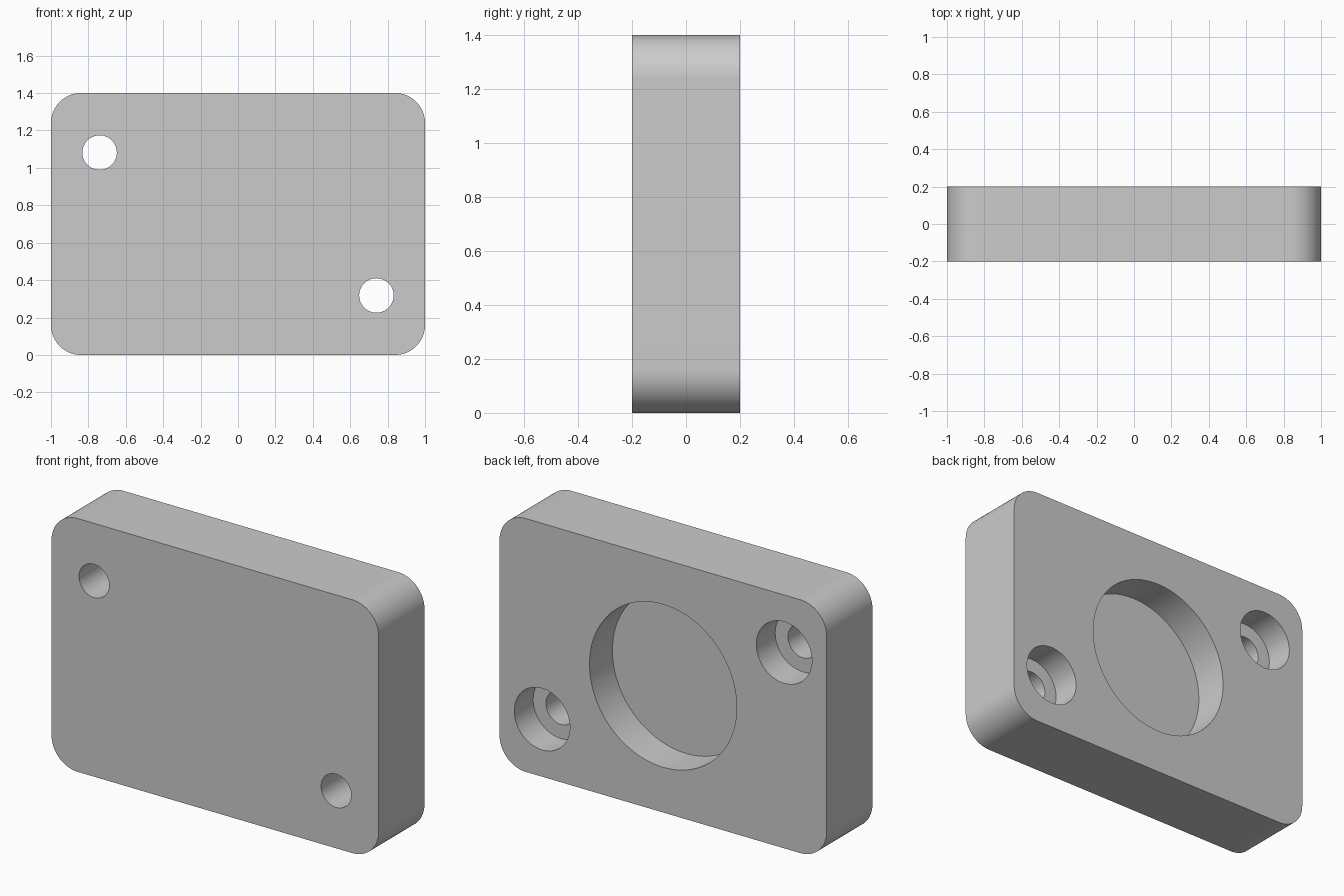
import bpy, bmesh, math
from mathutils import Matrix

if "Cube" in bpy.data.objects:
    bpy.data.objects.remove(bpy.data.objects["Cube"], do_unlink=True)

HALF_W, HEIGHT, HALF_D, CORNER = 1.0, 1.4, 0.2, 0.16
MID_Z = HEIGHT / 2

grey = bpy.data.materials.new("light_grey")
grey.use_nodes = True
colour = (0.6, 0.6, 0.6, 1)
grey.diffuse_color = colour
grey.node_tree.nodes["Principled BSDF"].inputs["Base Color"].default_value = colour


def make_object(name, bm):
    bmesh.ops.recalc_face_normals(bm, faces=bm.faces)
    mesh = bpy.data.meshes.new(name)
    bm.to_mesh(mesh)
    bm.free()
    mesh.materials.append(grey)
    obj = bpy.data.objects.new(name, mesh)
    bpy.context.collection.objects.link(obj)
    return obj


def rounded_plate(name, steps=24):
    """Rounded rectangle outline extruded from front to back."""
    bm = bmesh.new()
    verts = []
    corners = [(1, 1), (-1, 1), (-1, -1), (1, -1)]
    for i, (sx, sz) in enumerate(corners):
        for k in range(steps + 1):
            a = math.pi / 2 * (i + k / steps)
            x = sx * (HALF_W - CORNER) + CORNER * math.cos(a)
            z = MID_Z + sz * (MID_Z - CORNER) + CORNER * math.sin(a)
            verts.append(bm.verts.new((x, -HALF_D, z)))
    face = bm.faces.new(verts)
    out = bmesh.ops.extrude_face_region(bm, geom=[face])
    moved = [v for v in out["geom"] if isinstance(v, bmesh.types.BMVert)]
    bmesh.ops.translate(bm, verts=moved, vec=(0, 2 * HALF_D, 0))
    return make_object(name, bm)


def cut_round(target, x, z, radius, y_start, y_end, segments=96):
    """Subtract a cylinder along y from the target."""
    bm = bmesh.new()
    bmesh.ops.create_cone(bm, cap_ends=True, segments=segments,
                          radius1=radius, radius2=radius, depth=y_end - y_start,
                          matrix=Matrix.Translation((x, (y_start + y_end) / 2, z))
                          @ Matrix.Rotation(math.pi / 2, 4, "X"))
    cutter = make_object("round_cutter", bm)
    cutter.hide_render = True
    mod = target.modifiers.new("cut", "BOOLEAN")
    mod.operation = "DIFFERENCE"
    mod.solver = "EXACT"
    mod.object = cutter
    bpy.context.view_layer.objects.active = target
    bpy.ops.object.modifier_apply(modifier=mod.name)
    bpy.data.objects.remove(cutter, do_unlink=True)


# Plate body
plate = rounded_plate("mounting_plate")

# Shallow round pocket in the back
cut_round(plate, 0, MID_Z, 0.45, 0, HALF_D + 0.1, 128)

# Two diagonal screw holes, counterbored from the back
for side in (-1, 1):
    x, z = side * 0.74, MID_Z - side * 0.382
    cut_round(plate, x, z, 0.17, HALF_D - 0.165, HALF_D + 0.1)
    cut_round(plate, x, z, 0.092, -HALF_D - 0.1, HALF_D + 0.1)

# Smooth curved walls, crisp rims
bpy.ops.object.select_all(action="DESELECT")
plate.select_set(True)
bpy.context.view_layer.objects.active = plate
bpy.ops.object.shade_smooth_by_angle(angle=math.radians(30))
